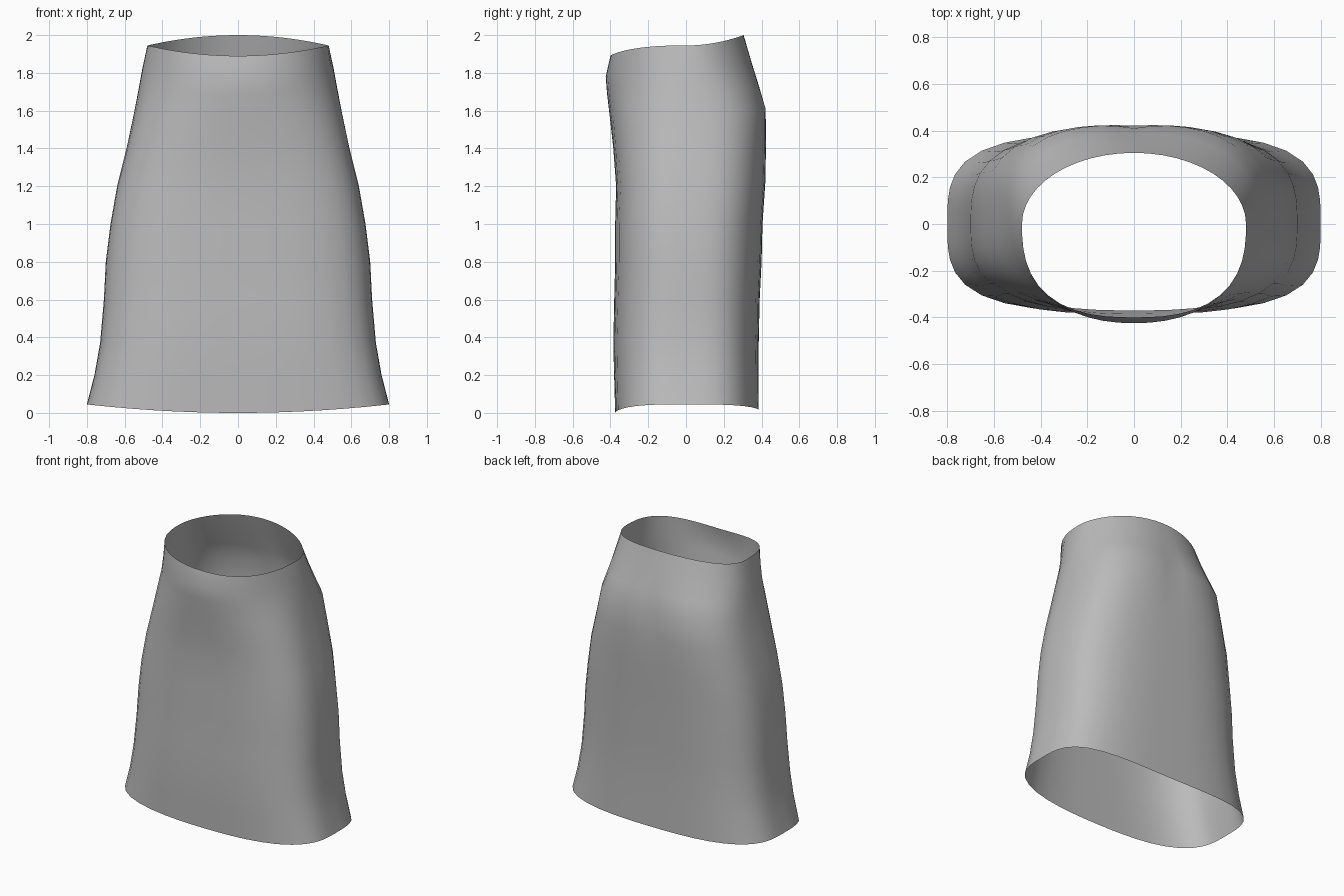
import bpy
import math

default_cube = bpy.data.objects.get("Cube")
if default_cube:
    bpy.data.objects.remove(default_cube, do_unlink=True)

SEGMENTS = 48

# Cross-sections from hem to waist:
# height at front, side, back; half width; front depth, back depth; front and back squareness
SECTIONS = [
    (0, .045, .015, .8, .375, .385, 3.4, 3.4),
    (.18, .2, .18, .76, .38, .385, 3.3, 3.3),
    (.36, .37, .37, .73, .385, .385, 3.2, 3.2),
    (.6, .6, .6, .71, .38, .39, 3.1, 3.1),
    (.8, .8, .8, .7, .375, .4, 3, 3),
    (1, 1, 1, .675, .375, .405, 3, 3),
    (1.2, 1.2, 1.22, .64, .37, .42, 2.9, 3),
    (1.4, 1.4, 1.42, .59, .385, .425, 2.7, 3),
    (1.58, 1.59, 1.61, .55, .405, .425, 2.4, 2.9),
    (1.69, 1.71, 1.73, .527, .418, .39, 2.2, 2.5),
    (1.78, 1.82, 1.85, .507, .425, .35, 2.2, 2.2),
    (1.89, 1.945, 2, .48, .4, .305, 2.6, 2),
]


def ring_point(section, index):
    """Point on a rounded cross-section, with a shallow crease at the back."""
    z_front, z_side, z_back, width, front, back, n_front, n_back = section
    angle = math.tau * index / SEGMENTS
    c, s = math.cos(angle), math.sin(angle)
    depth, n, z_mid = (back, n_back, z_back) if s > 0 else (front, n_front, z_front)
    r = (abs(c) ** n + abs(s) ** n) ** (-1 / n)
    x, y = width * c * r, depth * s * r
    if s > 0:
        y -= 0.015 * math.exp(-(x / 0.07) ** 2 - ((z_side - 1.58) / 0.15) ** 2)
    z = z_side + (z_mid - z_side) * (1 - (x / width) ** 2)
    return x, y, z


# Open tube of cloth joining the cross-sections
verts = [ring_point(sec, i) for sec in SECTIONS for i in range(SEGMENTS)]
faces = []
for row in range(len(SECTIONS) - 1):
    for i in range(SEGMENTS):
        j = (i + 1) % SEGMENTS
        low, high = row * SEGMENTS, (row + 1) * SEGMENTS
        faces.append((low + i, low + j, high + j, high + i))

mesh = bpy.data.meshes.new("skirt")
mesh.from_pydata(verts, [], faces)
mesh.update()
skirt = bpy.data.objects.new("skirt", mesh)
bpy.context.collection.objects.link(skirt)

# Plain grey cloth
colour = (0.5, 0.5, 0.5, 1)
cloth = bpy.data.materials.new("grey cloth")
cloth.use_nodes = True
cloth.diffuse_color = colour
cloth.node_tree.nodes["Principled BSDF"].inputs["Base Color"].default_value = colour
mesh.materials.append(cloth)

# Smooth shading
bpy.ops.object.select_all(action="DESELECT")
skirt.select_set(True)
bpy.context.view_layer.objects.active = skirt
bpy.ops.object.shade_smooth_by_angle(angle=math.radians(60))
